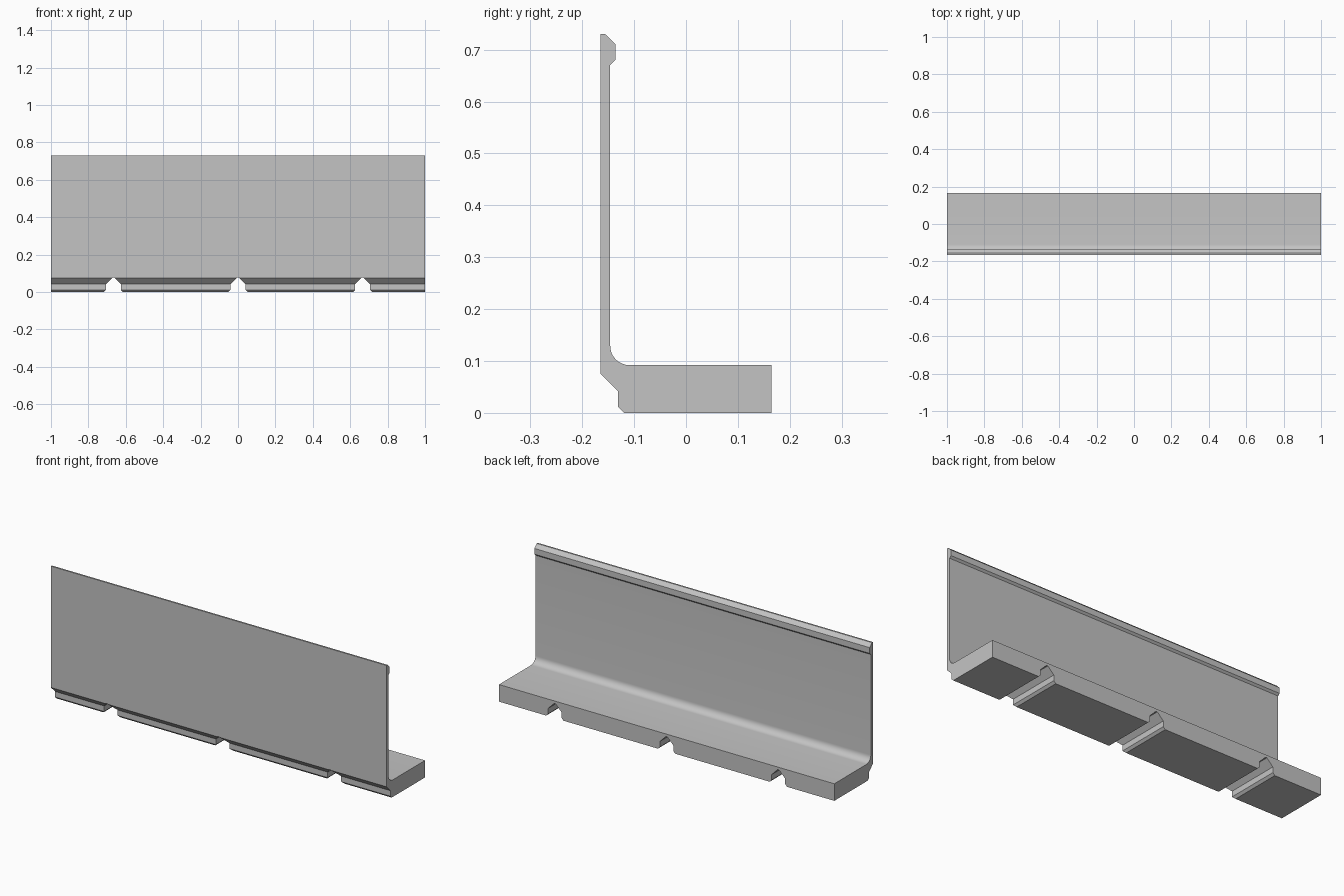
import bpy, bmesh, math

if "Cube" in bpy.data.objects:
    bpy.data.objects.remove(bpy.data.objects["Cube"])

grey = bpy.data.materials.new("plain grey")
grey.diffuse_color = (0.55, 0.55, 0.55, 1)
grey.use_nodes = True
grey.node_tree.nodes["Principled BSDF"].inputs["Base Color"].default_value = grey.diffuse_color


def extrude(name, points, axis, half):
    """Extrude a closed 2D outline along x (points are y,z) or y (points are x,z)."""
    bm = bmesh.new()
    def place(p, d):
        return (d, p[0], p[1]) if axis == "x" else (p[0], d, p[1])
    face = bm.faces.new([bm.verts.new(place(p, -half)) for p in points])
    res = bmesh.ops.extrude_face_region(bm, geom=[face])
    shift = (2 * half, 0, 0) if axis == "x" else (0, 2 * half, 0)
    bmesh.ops.translate(bm, vec=shift, verts=[v for v in res["geom"] if isinstance(v, bmesh.types.BMVert)])
    bmesh.ops.recalc_face_normals(bm, faces=bm.faces)
    mesh = bpy.data.meshes.new(name)
    bm.to_mesh(mesh)
    bm.free()
    mesh.materials.append(grey)
    obj = bpy.data.objects.new(name, mesh)
    bpy.context.collection.objects.link(obj)
    return obj


# L-shaped rail: thin wall with a top bead, rounded inner corner and thick foot
R, CY, CZ = 0.037, -0.109, 0.129
fillet = [(CY + R * math.cos(a), CZ + R * math.sin(a))
          for a in (math.pi + i * math.pi / 16 for i in range(9))]
outline = [(-0.165, 0.076), (-0.165, 0.73), (-0.156, 0.73), (-0.136, 0.711),
           (-0.136, 0.68), (-0.146, 0.67)] + fillet + [
           (0.165, 0.092), (0.165, 0), (-0.119, 0), (-0.131, 0.012), (-0.131, 0.042)]
rail = extrude("angle_rail", outline, "x", 1.0)

# Drain notches across the underside of the foot
side = [(0.056, -0.004), (0.04, 0.012), (0.04, 0.042), (0.004, 0.078)]
notch = side + [(-x, z) for x, z in reversed(side)]
for x in (-2 / 3, 0, 2 / 3):
    cutter = extrude("notch_cutter", [(px + x, pz) for px, pz in notch], "y", 0.3)
    cutter.hide_render = True
    mod = rail.modifiers.new("notch", "BOOLEAN")
    mod.operation = "DIFFERENCE"
    mod.solver = "EXACT"
    mod.object = cutter
    bpy.context.view_layer.objects.active = rail
    bpy.ops.object.modifier_apply(modifier=mod.name)
    bpy.data.objects.remove(cutter)

# Smooth the inner fillet, keep the other edges sharp
bpy.ops.object.select_all(action="DESELECT")
rail.select_set(True)
bpy.context.view_layer.objects.active = rail
bpy.ops.object.shade_smooth_by_angle(angle=math.radians(20))
